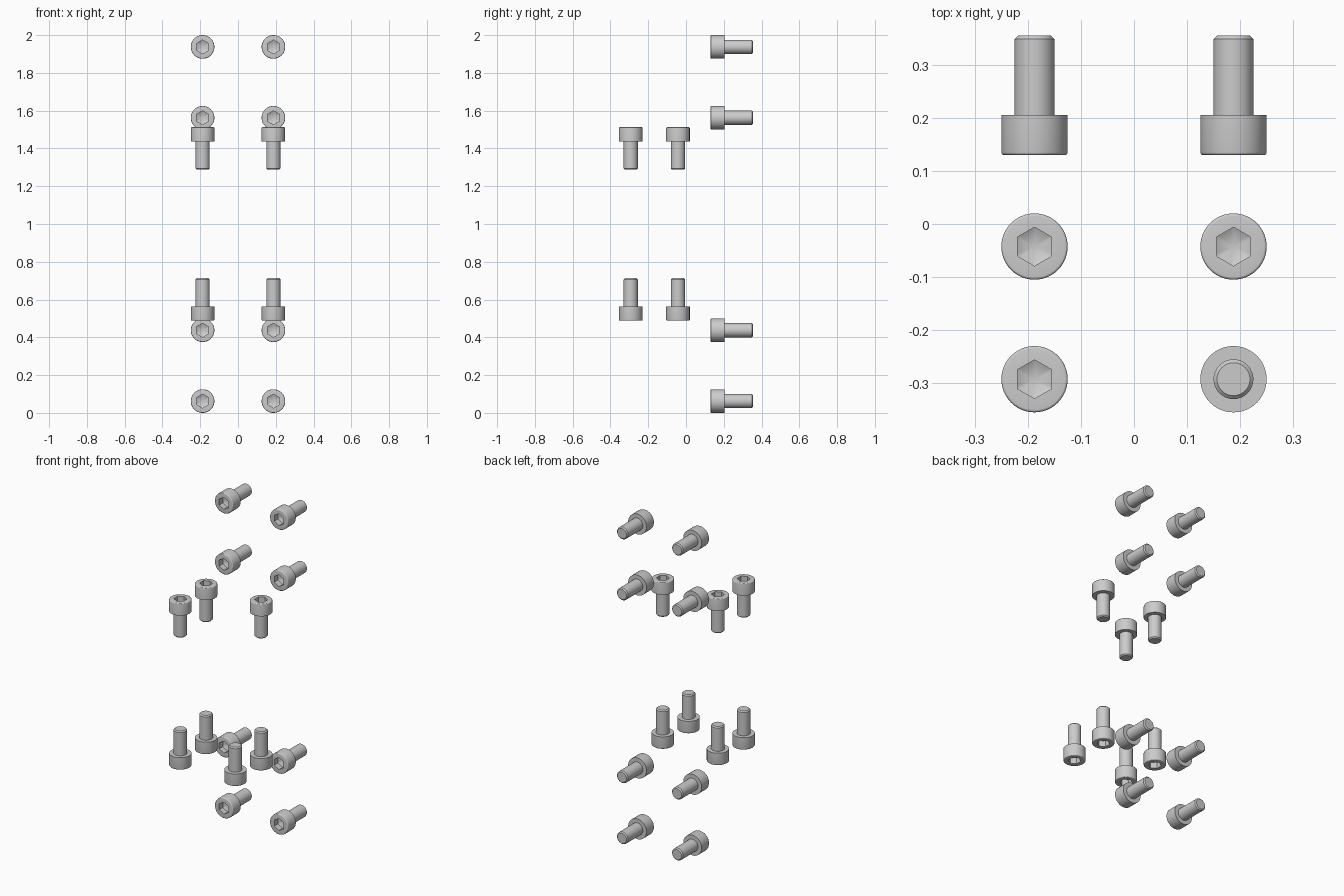
import bpy, bmesh, math

if "Cube" in bpy.data.objects:
    bpy.data.objects.remove(bpy.data.objects["Cube"])

N = 48
HEAD_R, HEAD_H = 0.0625, 0.075
SHAFT_R, LENGTH = 0.0375, 0.225
FLAT = 0.0316          # socket centre to flat
FILLET, CHAMFER = 0.005, 0.0065


def circle(r):
    return lambda a: r


def hexagon(a):
    # radius of a hexagon outline at angle a, corners at 30, 90, ... degrees
    off = (math.degrees(a) + 30.0001) % 60 - 30
    return FLAT / math.cos(math.radians(off))


def screw_mesh():
    # rings run from socket floor, over the head, down to the shaft tip
    rings = [(hexagon, -0.036), (hexagon, 0)]
    for i in range(5):
        t = math.radians(90 - 22.5 * i)
        rings.append((circle(HEAD_R - FILLET + FILLET * math.cos(t)),
                      -FILLET + FILLET * math.sin(t)))
    rings += [(circle(HEAD_R), -HEAD_H), (circle(SHAFT_R), -HEAD_H),
              (circle(SHAFT_R), -LENGTH + CHAMFER),
              (circle(SHAFT_R - CHAMFER), -LENGTH)]
    bm = bmesh.new()
    loops = []
    for radius, z in rings:
        angles = [2 * math.pi * i / N for i in range(N)]
        loops.append([bm.verts.new((radius(a) * math.cos(a), radius(a) * math.sin(a), z))
                      for a in angles])
    for a, b in zip(loops, loops[1:]):
        for i in range(N):
            j = (i + 1) % N
            bm.faces.new((a[i], b[i], b[j], a[j]))
    # conical socket floor and flat tip
    apex = bm.verts.new((0, 0, -0.053))
    for i in range(N):
        bm.faces.new((apex, loops[0][i], loops[0][(i + 1) % N]))
    bm.faces.new(loops[-1])
    bmesh.ops.recalc_face_normals(bm, faces=bm.faces)
    mesh = bpy.data.meshes.new("socket_screw")
    bm.to_mesh(mesh)
    bm.free()
    return mesh


mesh = screw_mesh()
screws = []


def place(name, loc, tilt):
    ob = bpy.data.objects.new(name, mesh)
    ob.location = loc
    ob.rotation_euler = (math.radians(tilt), 0, 0)
    bpy.context.collection.objects.link(ob)
    screws.append(ob)


for x in (-0.1875, 0.1875):
    # horizontal screws, heads facing the front
    for z in (0.0625, 0.4375, 1.5625, 1.9375):
        place("horizontal_screw", (x, 0.13, z), 90)
    for y in (-0.2925, -0.0425):
        # lower screws point up, upper screws point down (one is absent)
        place("lower_vertical_screw", (x, y, 0.4885), 180)
        if not (x > 0 and y < -0.2):
            place("upper_vertical_screw", (x, y, 1.5125), 0)

# smooth shading with sharp edges on the shared mesh
bpy.context.view_layer.objects.active = screws[0]
screws[0].select_set(True)
bpy.ops.object.shade_smooth_by_angle(angle=math.radians(28))
